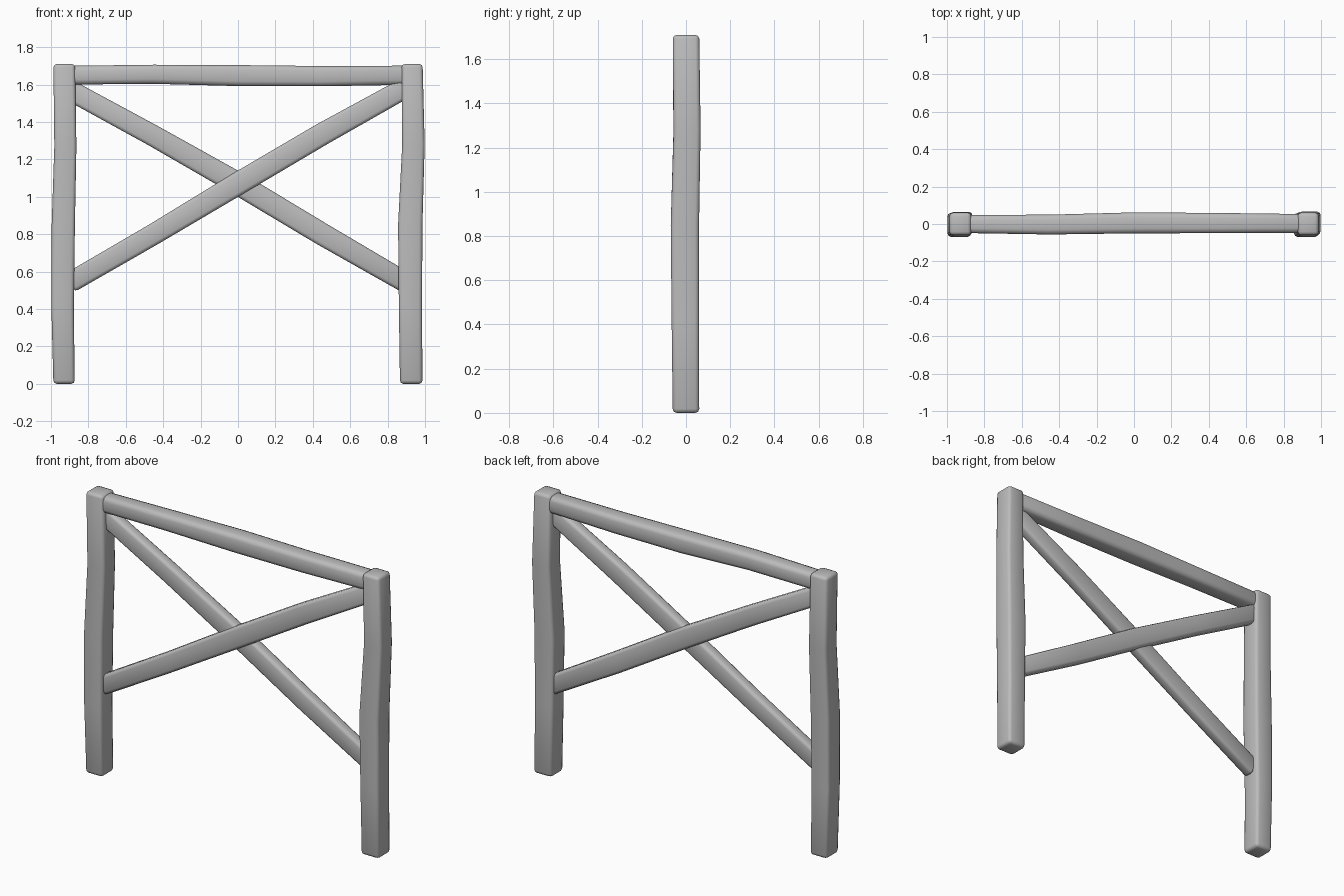
import bpy, bmesh, math
from mathutils import Vector

if "Cube" in bpy.data.objects:
    bpy.data.objects.remove(bpy.data.objects["Cube"])

# One plain grey for the whole frame
grey = bpy.data.materials.new("plain_grey")
grey.use_nodes = True
grey.diffuse_color = (0.5, 0.5, 0.5, 1)
grey.node_tree.nodes["Principled BSDF"].inputs["Base Color"].default_value = grey.diffuse_color


def timber(name, stations, bevel):
    """Rectangular timber; each station is (centre, half width in xz, half depth in y)."""
    bm = bmesh.new()
    axis = (Vector(stations[-1][0]) - Vector(stations[0][0])).normalized()
    depth = Vector((0, 1, 0))
    side = depth.cross(axis).normalized()
    rings = []
    for centre, w, d in stations:
        c = Vector(centre)
        rings.append([bm.verts.new(c + side * w * a + depth * d * b)
                      for a, b in ((-1, -1), (1, -1), (1, 1), (-1, 1))])
    for lower, upper in zip(rings, rings[1:]):
        for i in range(4):
            j = (i + 1) % 4
            bm.faces.new((lower[i], lower[j], upper[j], upper[i]))
    bm.faces.new(rings[0][::-1])
    bm.faces.new(rings[-1])
    bmesh.ops.recalc_face_normals(bm, faces=bm.faces)
    mesh = bpy.data.meshes.new(name)
    bm.to_mesh(mesh)
    bm.free()
    mesh.materials.append(grey)
    obj = bpy.data.objects.new(name, mesh)
    bpy.context.collection.objects.link(obj)
    # Worn, rounded edges
    mod = obj.modifiers.new("worn_edges", "BEVEL")
    mod.width, mod.segments = bevel, 2
    mod.limit_method, mod.angle_limit = "ANGLE", math.radians(40)
    bpy.ops.object.select_all(action="DESELECT")
    obj.select_set(True)
    bpy.context.view_layer.objects.active = obj
    bpy.ops.object.modifier_apply(modifier=mod.name)
    bpy.ops.object.shade_smooth_by_angle(angle=math.radians(50))


# Upright posts, gently crooked
timber("right_post", [((-0.93, 0, 0), 0.057, 0.06),
                      ((-0.938, -0.003, 0.42), 0.06, 0.062),
                      ((-0.934, -0.005, 0.85), 0.062, 0.064),
                      ((-0.923, 0.004, 1.27), 0.059, 0.061),
                      ((-0.929, 0, 1.71), 0.058, 0.06)], 0.018)
timber("left_post", [((0.926, 0, 0), 0.06, 0.06),
                     ((0.922, -0.003, 0.42), 0.062, 0.062),
                     ((0.921, -0.005, 0.85), 0.065, 0.064),
                     ((0.938, 0.005, 1.28), 0.06, 0.061),
                     ((0.931, 0, 1.71), 0.056, 0.06)], 0.018)

# Top rail
timber("top_rail", [((-0.92, 0, 1.65), 0.05, 0.048),
                    ((-0.45, -0.003, 1.655), 0.051, 0.053),
                    ((0, 0.006, 1.648), 0.056, 0.056),
                    ((0.45, 0.005, 1.645), 0.054, 0.054),
                    ((0.92, 0.003, 1.65), 0.051, 0.05)], 0.025)

# Crossed braces, the rising one set slightly forward
for name, y, heights in (("rising_brace", -0.008, (0.54, 0.80, 1.07, 1.335, 1.585)),
                         ("falling_brace", 0.008, (1.57, 1.325, 1.07, 0.80, 0.54))):
    timber(name, [((x, y, z), w, 0.034) for x, z, w in
                  zip((-0.9, -0.45, 0, 0.45, 0.9), heights,
                      (0.055, 0.057, 0.061, 0.06, 0.055))], 0.018)
